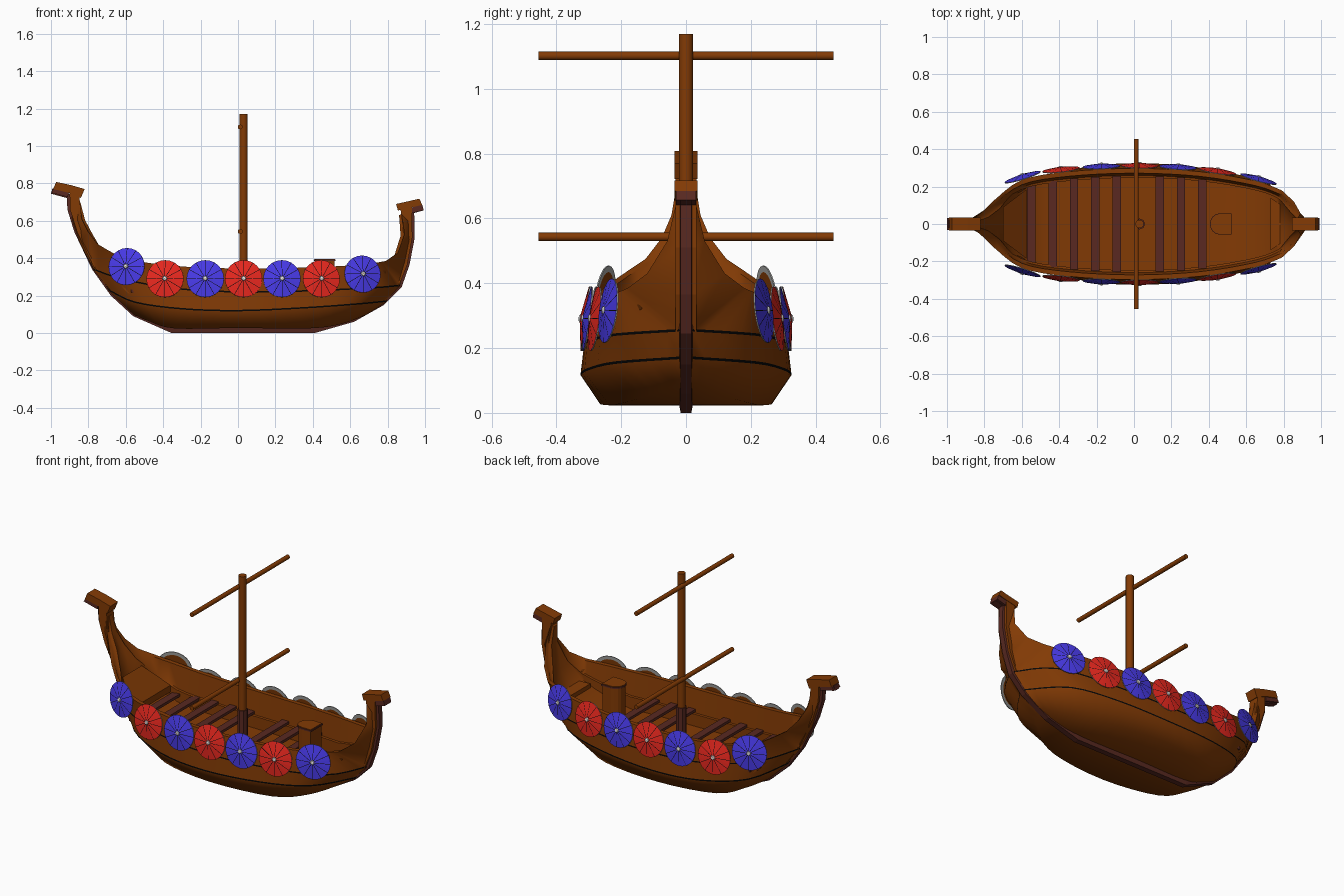
import bpy, bmesh, math
from mathutils import Vector, Matrix

if "Cube" in bpy.data.objects:
    bpy.data.objects.remove(bpy.data.objects["Cube"])


def material(name, rgb):
    m = bpy.data.materials.new(name)
    m.use_nodes = True
    m.diffuse_color = (*rgb, 1)
    m.node_tree.nodes["Principled BSDF"].inputs["Base Color"].default_value = (*rgb, 1)
    return m


WOOD = material("brown wood", (.225, .043, .0015))
DARK = material("dark red wood", (.1, .022, .015))
BLACK = material("black seam", (.002, .002, .002))
BLUE = material("blue paint", (.065, .042, .8))
RED = material("red paint", (.85, .022, .014))
GREY = material("grey iron", (.4, .4, .39))
SILVER = material("silver boss", (.8, .8, .8))


def finish(name, bm, mats, smooth=None):
    bmesh.ops.remove_doubles(bm, verts=bm.verts, dist=.0003)
    bmesh.ops.recalc_face_normals(bm, faces=bm.faces)
    mesh = bpy.data.meshes.new(name)
    bm.to_mesh(mesh)
    bm.free()
    for m in mats:
        mesh.materials.append(m)
    ob = bpy.data.objects.new(name, mesh)
    bpy.context.collection.objects.link(ob)
    if smooth:
        bpy.ops.object.select_all(action='DESELECT')
        ob.select_set(True)
        bpy.context.view_layer.objects.active = ob
        bpy.ops.object.shade_smooth_by_angle(angle=math.radians(smooth))
    return ob


def loft(name, rings, mats, rule=lambda i, j: 0, smooth=None):
    """Join closed rings of points; rule picks the material of each quad."""
    bm = bmesh.new()
    rows = [[bm.verts.new(p) for p in ring] for ring in rings]
    n = len(rings[0])
    for i in range(len(rows) - 1):
        for j in range(n):
            k = (j + 1) % n
            f = bm.faces.new((rows[i][j], rows[i][k], rows[i + 1][k], rows[i + 1][j]))
            f.material_index = rule(i, j)
    for row in (rows[0], rows[-1]):
        bm.faces.new(row)
    return finish(name, bm, mats, smooth)


def ribbon(name, outer, inner, w, mat, taper=1):
    """Bar between two side-view paths, w being its half width."""
    rings = [[(a[0], -w * taper, a[1]), (a[0], w * taper, a[1]), (b[0], w, b[1]), (b[0], -w, b[1])]
             for a, b in zip(outer, inner)]
    return loft(name, rings, [mat])


def rod(name, start, end, r, mat, sides=16):
    a, b = Vector(start), Vector(end)
    turn = (b - a).to_track_quat('Z', 'Y')
    circle = [turn @ Vector((r * math.cos(t), r * math.sin(t), 0))
              for t in (2 * math.pi * i / sides for i in range(sides))]
    return loft(name, [[p + c for c in circle] for p in (a, b)], [mat], smooth=40)


def box(name, centre, size, mat):
    bm = bmesh.new()
    bmesh.ops.create_cube(bm, size=1, matrix=Matrix.Translation(centre) @ Matrix.Diagonal((*size, 1)))
    return finish(name, bm, [mat])


def spline(points, steps=4):
    p = [Vector(q) for q in points]
    out = []
    for i in range(len(p) - 1):
        a, b = p[i], p[i + 1]
        ta = (b - p[max(i - 1, 0)]) / 2
        tb = (p[min(i + 2, len(p) - 1)] - a) / 2
        for s in range(steps):
            t = s / steps
            out.append(a * (2*t**3 - 3*t*t + 1) + ta * (t**3 - 2*t*t + t)
                       + b * (3*t*t - 2*t**3) + tb * (t**3 - t*t))
    return out + [p[-1]]


# Hull lines: gunwale, upper seam, chine and edge of the flat bottom
STEM_L = [(-.895, .02, .70), (-.885, .02, .6), (-.845, .02, .48)]
STEM_R = [(.895, .02, .365), (.925, .02, .51), (.92, .02, .635)]


def line(left, middle, right):
    return [Vector(p) for p in left] + spline(middle) + [Vector(p) for p in right]


rim = line([(-.855, .03, .70), (-.835, .045, .61), (-.80, .075, .54)],
           [(-.75, .125, .475), (-.6, .235, .40), (-.35, .28, .36), (0, .297, .345),
            (.35, .28, .35), (.65, .23, .365), (.79, .18, .385)],
           [(.855, .12, .43), (.89, .058, .53), (.875, .033, .635)])
seam = line(STEM_L, [(-.77, .02, .34), (-.62, .19, .29), (-.35, .285, .24), (0, .314, .22),
                     (.35, .295, .225), (.72, .215, .242), (.865, .02, .255)], STEM_R)
chine = line(STEM_L, [(-.69, .02, .23), (-.55, .2, .165), (-.3, .297, .13), (0, .325, .12),
                      (.35, .302, .135), (.63, .22, .155), (.79, .02, .17)], STEM_R)
base = line(STEM_L, [(-.56, .015, .1), (-.48, .12, .065), (-.34, .2, .025), (0, .265, .027),
                     (.38, .22, .025), (.56, .13, .05), (.69, .015, .1)], STEM_R)

rings = []
for i, (r, s, c, b) in enumerate(zip(rim, seam, chine, base)):
    gap = Vector((0, 0, .004 if 3 <= i < len(rim) - 3 else 0))
    lip = Vector((r.x, r.y - min(.025, .4 * r.y), r.z))
    tuck = 2.5 * r.y * max(.2 - r.y, 0)
    drop = min(.21, 3.2 * r.y ** 2)
    floor = Vector((r.x - math.copysign(tuck, r.x), r.y - min(.05, .5 * r.y), r.z - drop))
    wall = lip.lerp(floor, .5)
    wall.z = floor.z + .35 * drop
    ledge = Vector((floor.x, floor.y, wall.z - .002))
    half = [b, c - gap, c + gap, s - gap, s + gap, r, lip, wall, ledge, floor]
    flip = [Vector((p.x, -p.y, p.z)) for p in reversed(half)]
    rings.append([Vector((b.x, 0, b.z))] + half + [Vector((floor.x, 0, floor.z))] + flip)
loft("hull", rings, [WOOD, BLACK], lambda i, j: int(j in (2, 4, 17, 19)), smooth=60)

# Raised end platforms inside the hull
for name, ends in (("tall_end_ramp", [(-.575, .185, .28), (-.7, .09, .4)]),
                   ("short_end_platform", [(.73, .14, .265), (.81, .085, .29)])):
    loft(name, [[(x, -w, z), (x, w, z), (x, w, z - .04), (x, -w, z - .04)] for x, w, z in ends], [WOOD])

# Keel strip along the outer profile
keel = [Vector(p) for p in [(-1, .745), (-.915, .722), (-.912, .66), (-.875, .54), (-.78, .34),
                            (-.68, .2), (-.56, .09), (-.355, 0), (.41, 0), (.62, .06), (.78, .15),
                            (.875, .245), (.917, .365), (.945, .51), (.942, .642), (.99, .655)]]
inner = []
for i, p in enumerate(keel):
    d = (keel[min(i + 1, len(keel) - 1)] - keel[max(i - 1, 0)]).normalized()
    inner.append(p + Vector((-d.y, d.x)) * .03)
ribbon("keel", keel, inner, .022, DARK, .75)

# Stem and stern posts with their heads
ribbon("tall_post", [(-.9, .745), (-.898, .66), (-.86, .54), (-.765, .34), (-.67, .21)],
       [(-.85, .745), (-.835, .61), (-.80, .52), (-.765, .39), (-.665, .225)], .033, WOOD)
ribbon("short_post", [(.93, .67), (.932, .51), (.905, .365), (.86, .25)],
       [(.868, .67), (.885, .53), (.86, .41), (.82, .26)], .033, WOOD)
ribbon("tall_head", [(-.988, .77), (-.905, .75), (-.84, .722)],
       [(-.972, .808), (-.89, .79), (-.82, .77)], .036, WOOD)
ribbon("tall_head_trim", [(-1, .75), (-.91, .727)], [(-.988, .77), (-.905, .75)], .031, DARK)
ribbon("short_head", [(.855, .655), (.985, .685)], [(.845, .69), (.97, .718)], .035, WOOD)
ribbon("short_head_trim", [(.925, .64), (.993, .657)], [(.925, .671), (.985, .685)], .031, DARK)

# Mast, collar and yards
rod("mast", (.03, 0, .12), (.03, 0, 1.17), .022, WOOD)
rod("mast_collar", (.03, 0, .12), (.03, 0, .37), .029, DARK, 8)
for name, z in (("upper_yard", 1.102), ("lower_yard", .543)):
    rod(name, (.012, -.455, z), (.012, .455, z), .013, WOOD, 12)


def rim_at(x):
    """Half width and slope of the gunwale."""
    for a, b in zip(rim, rim[1:]):
        if a.x <= x <= b.x:
            slope = (b.y - a.y) / (b.x - a.x)
            return a.y + slope * (x - a.x), slope


# Rowing benches
for i in range(9):
    if i != 5:
        x = -.55 + .1145 * i
        box("bench", (x, 0, .225), (.045, 2 * rim_at(x)[0] - .08, .016), DARK)


# Steering seat with a rounded side
def seat_ring(grow, z):
    arc = [(.46 - .052 * math.sin(t), .055 * math.cos(t)) for t in (math.pi * i / 8 for i in range(9))]
    return [(.465 + (x - .465) * grow, y * grow, z) for x, y in [(.52, .055)] + arc + [(.52, -.055)]]


loft("helm_seat", [seat_ring(.95, .13), seat_ring(.95, .384)], [WOOD])
loft("seat_lid", [seat_ring(1.04, .384), seat_ring(1.04, .393)], [DARK])
loft("seat_top", [seat_ring(.97, .393), seat_ring(.97, .396)], [WOOD])

# Round shields: turned profile of radius, depth and material of the next band
PROFILE = [(.002, 0, 0), (.08, 0, 1), (.1, 0, 1), (.1, .004, 2), (.012, .018, 3),
           (.009, .022, 3), (.002, .023, 3)]
SPOKES = 12


def shield(name, place, paint):
    rings = []
    for r, depth, m in PROFILE:
        ring = []
        step = 2 * math.pi / SPOKES
        for k in range(SPOKES):
            narrow = min(.0013 / r, .12)
            for a in (k * step - narrow, k * step + narrow, (k + .5) * step):
                ring.append(place @ Vector((r * math.cos(a), r * math.sin(a), depth)))
        rings.append(ring)

    def rule(i, j):
        m = PROFILE[i][2]
        return 4 if m == 2 and j % 3 == 0 else m
    loft(name, rings, [WOOD, GREY, paint, SILVER, BLACK], rule)


for i, (x, z) in enumerate([(-.595, .355), (-.39, .29), (-.175, .29), (.03, .29),
                            (.235, .29), (.445, .29), (.665, .315)]):
    y, slope = rim_at(x)
    for side, word in ((1, "left"), (-1, "right")):
        out = Vector((-slope, side, .13)).normalized()
        along = Vector((0, 0, 1)).cross(out).normalized()
        turn = Matrix((along, out.cross(along), out)).transposed().to_4x4()
        place = Matrix.Translation((x, side * (y + .012), z)) @ turn
        shield(word + "_shield", place, RED if i % 2 else BLUE)
